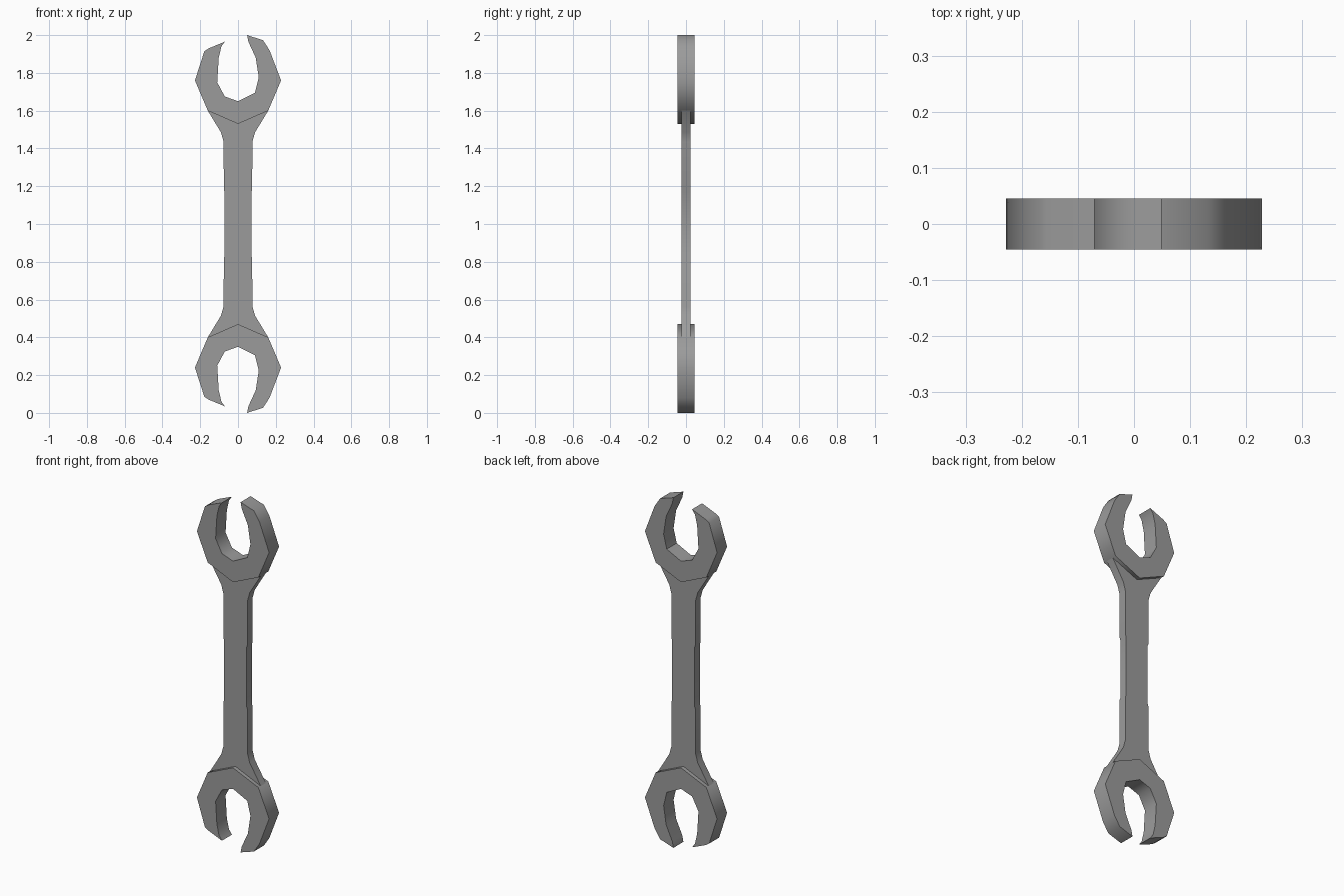
import bpy, bmesh, math

if "Cube" in bpy.data.objects:
    bpy.data.objects.remove(bpy.data.objects["Cube"])

steel = bpy.data.materials.new("steel_grey")
steel.diffuse_color = (0.33, 0.33, 0.33, 1)
steel.use_nodes = True
steel.node_tree.nodes["Principled BSDF"].inputs["Base Color"].default_value = steel.diffuse_color


def plate(name, outline, half):
    """Extrude an x-z outline symmetrically about y = 0."""
    bm = bmesh.new()
    face = bm.faces.new([bm.verts.new((x, -half, z)) for x, z in outline])
    ext = bmesh.ops.extrude_face_region(bm, geom=[face])
    for v in ext["geom"]:
        if isinstance(v, bmesh.types.BMVert):
            v.co.y = half
    bmesh.ops.recalc_face_normals(bm, faces=bm.faces)
    me = bpy.data.meshes.new(name)
    bm.to_mesh(me)
    bm.free()
    me.materials.append(steel)
    ob = bpy.data.objects.new(name, me)
    bpy.context.collection.objects.link(ob)
    bpy.ops.object.select_all(action='DESELECT')
    ob.select_set(True)
    bpy.context.view_layer.objects.active = ob
    bpy.ops.object.shade_smooth_by_angle(angle=math.radians(48))
    return ob


# open jaw, outer edge then inner edge
jaw = [(-0.07, 1.965), (-0.155, 1.93), (-0.178, 1.915), (-0.228, 1.76),
       (-0.16, 1.60), (0, 1.53), (0.16, 1.60), (0.228, 1.76),
       (0.167, 1.92), (0.132, 1.973), (0.048, 2.0),
       (0.055, 1.965), (0.094, 1.88), (0.11, 1.775), (0.09, 1.695),
       (0, 1.65), (-0.07, 1.675), (-0.11, 1.75), (-0.102, 1.88),
       (-0.088, 1.94)]
plate("upper_jaw", jaw, 0.045)
plate("lower_jaw", [(x, 2 - z) for x, z in jaw], 0.045)

# shank: right side of the upper half, mirrored to all quarters
quarter = [(0.16, 1.60), (0.09, 1.485), (0.076, 1.435), (0.075, 1.18), (0.071, 1.17)]
right = quarter + [(x, 2 - z) for x, z in reversed(quarter)]
left = [(-x, z) for x, z in reversed(right)]
plate("shank", [(0, 1.53)] + right + [(0, 0.47)] + left, 0.023)
